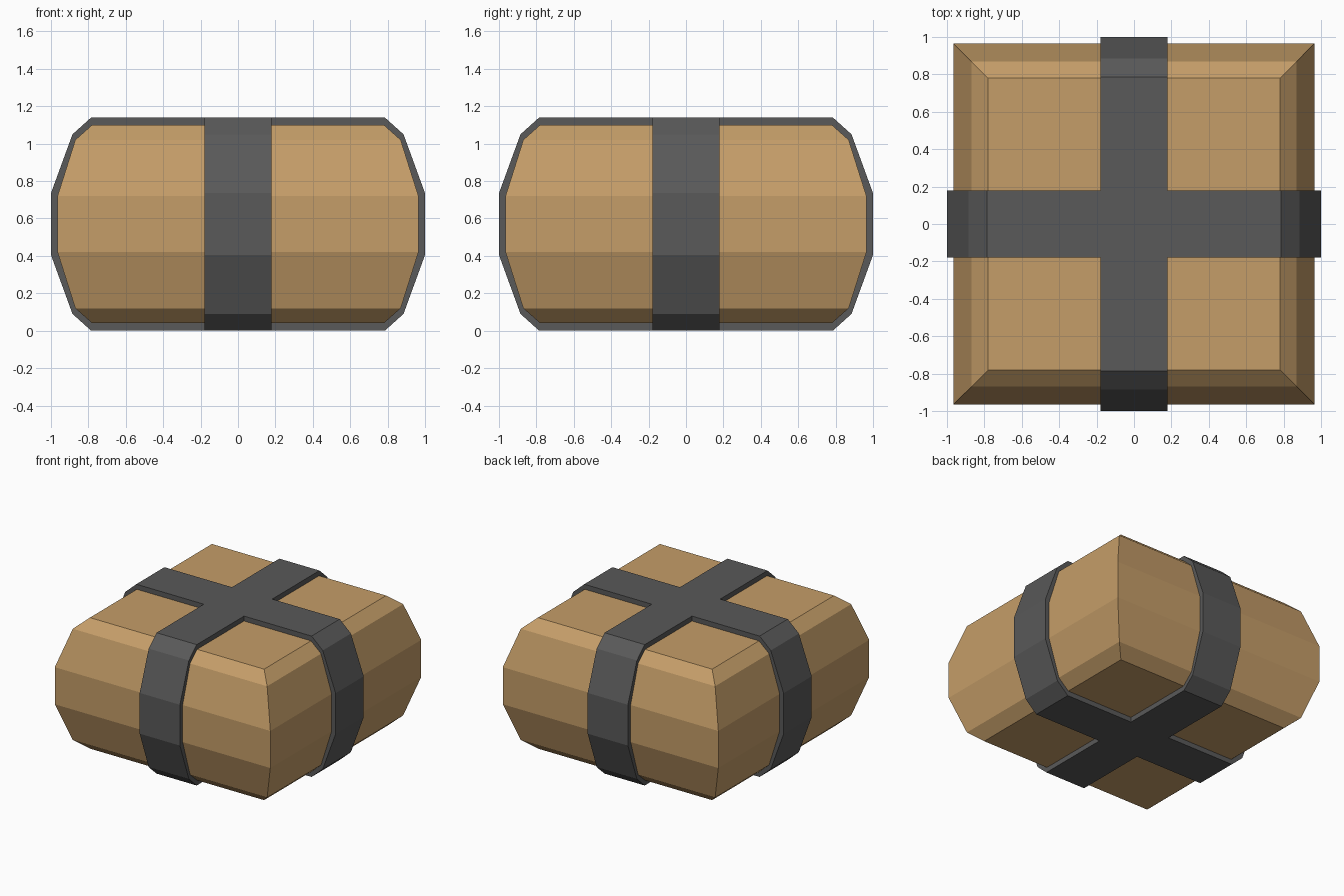
import bpy, bmesh

if "Cube" in bpy.data.objects:
    bpy.data.objects.remove(bpy.data.objects["Cube"])

MID = 0.57          # height of the horizontal symmetry plane
STRAP_HALF = 0.18   # half width of each strap


def side_profile(points):
    """Mirror an upper-half profile of (half width, height above MID) to bottom-to-top order."""
    return [(w, MID - h) for w, h in reversed(points)] + [(w, MID + h) for w, h in points]


BODY = side_profile([(0.965, 0.15), (0.87, 0.45), (0.78, 0.53)])
OUTER = side_profile([(1.0, 0.165), (0.885, 0.48), (0.785, 0.57)])
INNER = side_profile([(0.945, 0.15), (0.85, 0.44), (0.77, 0.51)])


def finish(name, bm, color):
    bmesh.ops.recalc_face_normals(bm, faces=bm.faces)
    mesh = bpy.data.meshes.new(name)
    bm.to_mesh(mesh)
    bm.free()
    mat = bpy.data.materials.get(name + "_color") or bpy.data.materials.new(name + "_color")
    mat.diffuse_color = color
    mat.use_nodes = True
    mat.node_tree.nodes["Principled BSDF"].inputs["Base Color"].default_value = mat.diffuse_color
    mesh.materials.append(mat)
    obj = bpy.data.objects.new(name, mesh)
    bpy.context.collection.objects.link(obj)
    return obj


def bridge(bm, rings, closed=False):
    pairs = list(zip(rings, rings[1:] + rings[:1])) if closed else list(zip(rings, rings[1:]))
    for a, b in pairs:
        n = len(a)
        for i in range(n):
            j = (i + 1) % n
            bm.faces.new((a[i], a[j], b[j], b[i]))


# Parcel body: square rings stacked up the bulging profile
def make_body():
    bm = bmesh.new()
    corners = [(-1, -1), (1, -1), (1, 1), (-1, 1)]
    rings = [[bm.verts.new((w * x, w * y, z)) for x, y in corners] for w, z in BODY]
    bridge(bm, rings)
    bm.faces.new(rings[0])
    bm.faces.new(rings[-1])
    return finish("parcel_body", bm, (0.56, 0.34, 0.14, 1))


# Strap: closed band around the body, running along x or y
def make_strap(name, along_x):
    bm = bmesh.new()

    def ring(profile, t):
        loop = profile + [(-w, z) for w, z in reversed(profile)]
        return [bm.verts.new((u, t, z) if along_x else (t, u, z)) for u, z in loop]

    s = STRAP_HALF
    bridge(bm, [ring(OUTER, -s), ring(OUTER, s), ring(INNER, s), ring(INNER, -s)], closed=True)
    return finish(name, bm, (0.1, 0.1, 0.1, 1))


make_body()

# Merge the two straps into one clean cross
straps = make_strap("straps", True)
second = make_strap("strap_cross", False)
mod = straps.modifiers.new("Union", 'BOOLEAN')
mod.operation = 'UNION'
mod.solver = 'EXACT'
mod.object = second
bpy.context.view_layer.objects.active = straps
bpy.ops.object.modifier_apply(modifier=mod.name)
bpy.data.objects.remove(second)
while len(straps.data.materials) > 1:
    straps.data.materials.pop()
straps.data.materials[0] = bpy.data.materials["straps_color"]
for poly in straps.data.polygons:
    poly.material_index = 0
